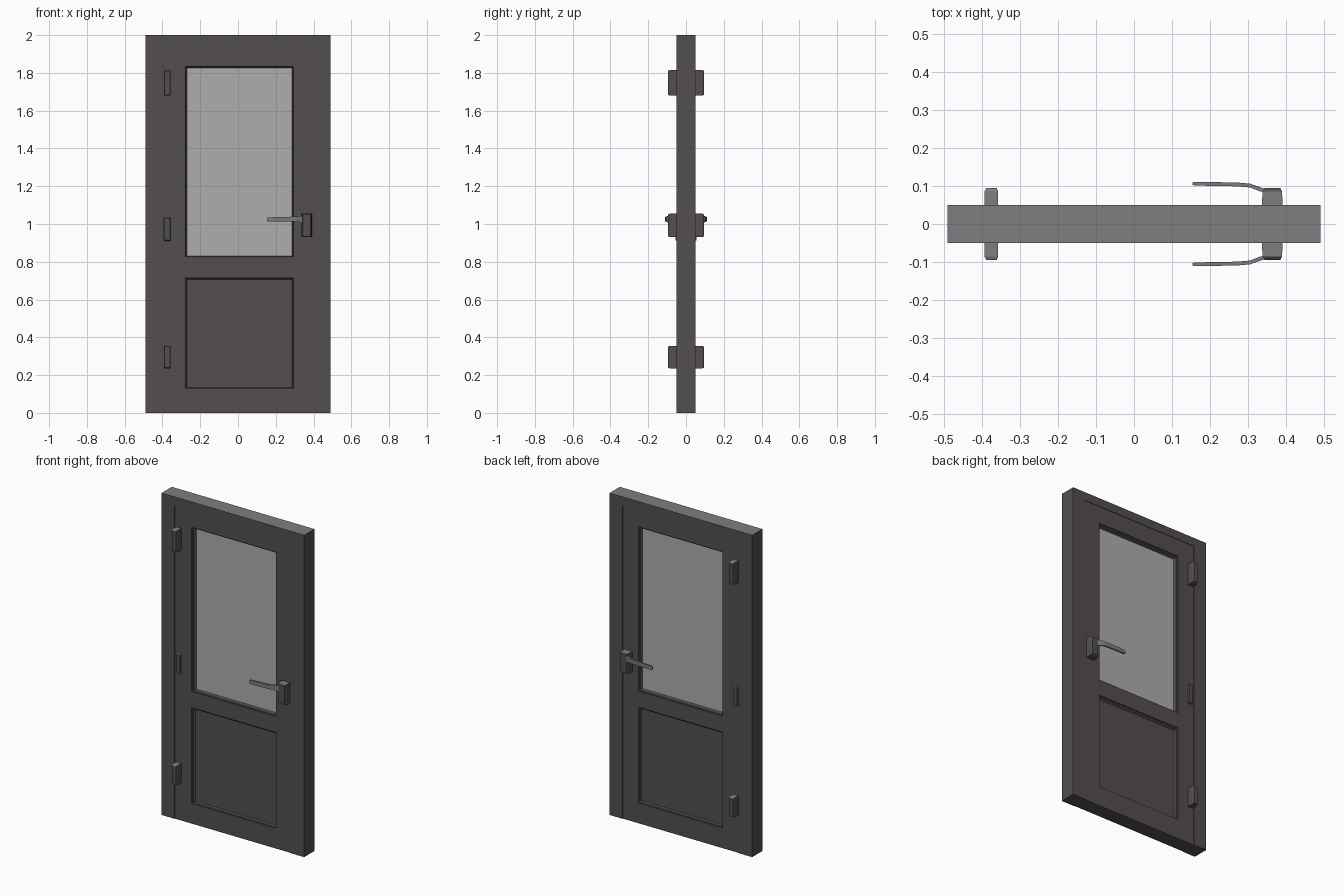
import bpy, bmesh

if "Cube" in bpy.data.objects:
    bpy.data.objects.remove(bpy.data.objects["Cube"])


def material(name, rgb):
    m = bpy.data.materials.new(name)
    m.diffuse_color = (*rgb, 1)
    m.use_nodes = True
    m.node_tree.nodes["Principled BSDF"].inputs["Base Color"].default_value = m.diffuse_color
    return m


CHARCOAL = material("charcoal", (0.088, 0.077, 0.083))
TOP_GREY = material("top grey", (0.21, 0.21, 0.21))
GLASS = material("glass grey", (0.42, 0.42, 0.42))
METAL = material("metal grey", (0.2, 0.2, 0.2))


def finish(name, bm, mats, bevel=0.0):
    bmesh.ops.recalc_face_normals(bm, faces=bm.faces[:])
    me = bpy.data.meshes.new(name)
    bm.to_mesh(me)
    bm.free()
    for m in mats:
        me.materials.append(m)
    ob = bpy.data.objects.new(name, me)
    bpy.context.collection.objects.link(ob)
    if bevel:
        mod = ob.modifiers.new("bevel", 'BEVEL')
        mod.width, mod.segments = bevel, 1
    return ob


def box(name, x, y, z, mat=CHARCOAL, top=None):
    bm = bmesh.new()
    bmesh.ops.create_cube(bm, size=1)
    for v in bm.verts:
        v.co = [r[0] if c < 0 else r[1] for c, r in zip(v.co, (x, y, z))]
    bm.normal_update()
    if top:
        for f in bm.faces:
            f.material_index = int(f.normal.z > 0.9)
    return finish(name, bm, [mat, top] if top else [mat])


def rings(name, loops, mats, cap=False, bevel=0.0, rule=None):
    """Bridge a list of rectangles (x0, x1, z0, z1, y) into a skin."""
    bm = bmesh.new()
    vs = [[bm.verts.new((px, y, pz)) for px, pz in
           ((x0, z0), (x1, z0), (x1, z1), (x0, z1))] for x0, x1, z0, z1, y in loops]
    for a, b in zip(vs, vs[1:]):
        for i in range(4):
            j = (i + 1) % 4
            bm.faces.new((a[i], a[j], b[j], b[i]))
    if cap:
        bm.faces.new(vs[0])
        bm.faces.new(vs[-1])
    bmesh.ops.recalc_face_normals(bm, faces=bm.faces[:])
    if rule:
        for f in bm.faces:
            f.material_index = int(rule(f))
    return finish(name, bm, mats, bevel)


# Outer casing: two jambs and a head
T, L = 0.05, 0.047
box("left_jamb", (-0.49, -0.40), (-T, T), (0, 2), top=TOP_GREY)
box("right_jamb", (0.40, 0.49), (-T, T), (0, 2), top=TOP_GREY)
box("head_jamb", (-0.40, 0.40), (-T, T), (1.947, 2), top=TOP_GREY)

# Door leaf: stiles and rails around the two openings
X0, X1 = -0.285, 0.295
box("hinge_stile", (-0.40, X0), (-L, L), (0, 1.947))
box("lock_stile", (X1, 0.40), (-L, L), (0, 1.947))
for name, z in (("bottom_rail", (0, 0.125)), ("middle_rail", (0.72, 0.82)),
                ("top_rail", (1.84, 1.947))):
    box(name, (X0, X1), (-L, L), z)

# Window pane and lower panel
box("window_glass", (X0, X1), (-0.022, 0.022), (0.82, 1.84), GLASS)
box("lower_panel", (X0, X1), (-0.028, 0.028), (0.125, 0.72))

for s, side in ((-1, "front"), (1, "back")):
    # Sloped mouldings inside both openings
    for part, z0, z1, d in (("window", 0.82, 1.84, 0.022), ("panel", 0.125, 0.72, 0.028)):
        rings(f"{part}_moulding_{side}",
              [(X0, X1, z0, z1, s * 0.04),
               (X0 + 0.007, X1 - 0.005, z0 + 0.005, z1 - 0.007, s * 0.038),
               (X0 + 0.014, X1 - 0.010, z0 + 0.010, z1 - 0.014, s * d)], [CHARCOAL])

    # Hinges: the middle one sits nearly flush
    for part, z0, z1, d in (("lower", 0.235, 0.355, 0.095), ("middle", 0.91, 1.035, 0.056),
                            ("upper", 1.68, 1.815, 0.095)):
        rings(f"{part}_hinge_{side}",
              [(-0.393, -0.357, z0, z1, s * 0.04), (-0.393, -0.357, z0, z1, s * (d - 0.01)),
               (-0.388, -0.361, z0 + 0.004, z1 - 0.004, s * d)],
              [CHARCOAL, TOP_GREY], cap=True, rule=lambda f: f.normal.z > 0.9)

    # Handle block
    rings(f"handle_block_{side}",
          [(0.335, 0.391, 0.93, 1.056, s * 0.04), (0.338, 0.389, 0.93, 1.056, s * 0.085),
           (0.343, 0.385, 0.935, 1.05, s * 0.094)],
          [CHARCOAL, TOP_GREY], cap=True, rule=lambda f: f.normal.z > 0.9)

    # Lever: curved bar bending out of the block, tapering in height to the tip
    path = [(0.350, 0.082, 0.090, 1.000, 1.045), (0.330, 0.086, 0.097, 1.008, 1.042),
            (0.305, 0.096, 0.106, 1.012, 1.040), (0.27, 0.099, 0.109, 1.012, 1.038),
            (0.16, 0.101, 0.111, 1.012, 1.035), (0.154, 0.103, 0.109, 1.015, 1.032)]
    bm = bmesh.new()
    secs = [[bm.verts.new((x, s * y, z)) for y, z in ((a, lo), (b, lo), (b, hi), (a, hi))]
            for x, a, b, lo, hi in path]
    for p, q in zip(secs, secs[1:]):
        for i in range(4):
            bm.faces.new((p[i], p[(i + 1) % 4], q[(i + 1) % 4], q[i]))
    bm.faces.new(secs[0])
    bm.faces.new(secs[-1])
    finish(f"handle_lever_{side}", bm, [METAL])
